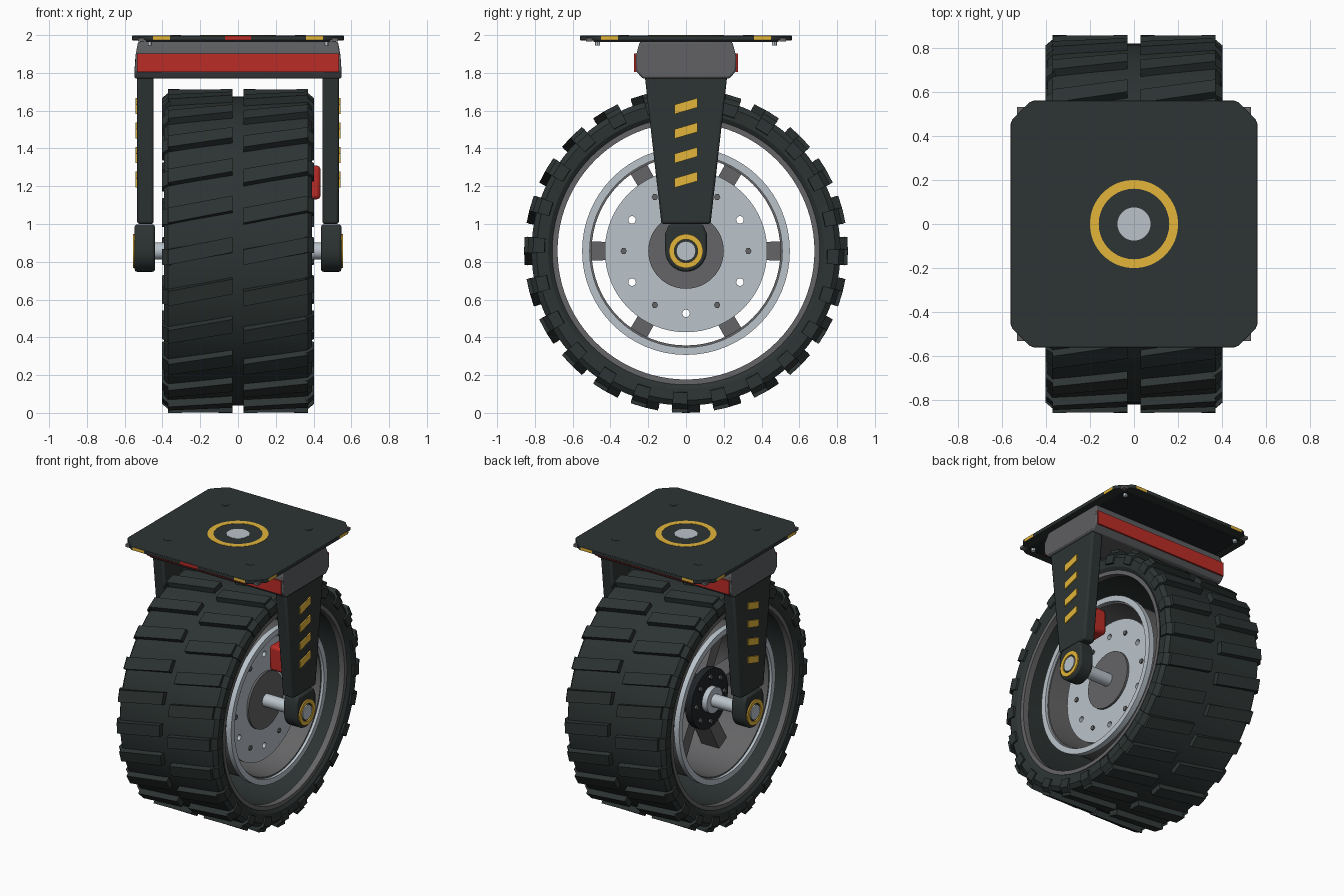
import bpy, bmesh, math
from mathutils import Vector

if "Cube" in bpy.data.objects:
    bpy.data.objects.remove(bpy.data.objects["Cube"])

ZC = 0.857  # axle height


def material(name, rgb):
    m = bpy.data.materials.new(name)
    m.diffuse_color = (*rgb, 1)
    m.use_nodes = True
    m.node_tree.nodes["Principled BSDF"].inputs["Base Color"].default_value = m.diffuse_color
    return m


DARK = material("charcoal", (0.026, 0.034, 0.033))
BLACK = material("near_black", (0.014, 0.017, 0.019))
GREY = material("mid_grey", (0.13, 0.13, 0.135))
STEEL = material("dark_steel", (0.11, 0.112, 0.118))
LIGHT = material("light_steel", (0.49, 0.55, 0.60))
RED = material("red", (0.50, 0.025, 0.02))
YELLOW = material("yellow", (0.76, 0.46, 0.042))


def finish(bm, name, mat, bevel=0.0):
    bmesh.ops.recalc_face_normals(bm, faces=bm.faces)
    me = bpy.data.meshes.new(name)
    bm.to_mesh(me)
    bm.free()
    me.materials.append(mat)
    ob = bpy.data.objects.new(name, me)
    bpy.context.collection.objects.link(ob)
    if bevel:
        b = ob.modifiers.new("bevel", 'BEVEL')
        b.width, b.segments, b.limit_method = bevel, 2, 'ANGLE'
    return ob


def polar(x, r, a):
    return Vector((x, r * math.sin(a), ZC + r * math.cos(a)))


def hexa(bm, pts):
    """Eight corners: bottom four then top four, in matching order."""
    v = [bm.verts.new(p) for p in pts]
    bm.faces.new(v[:4])
    bm.faces.new(v[4:])
    for i in range(4):
        j = (i + 1) % 4
        bm.faces.new((v[i], v[j], v[4 + j], v[4 + i]))


def box(name, lo, hi, mat, bevel=0.0):
    bm = bmesh.new()
    (a, b, c), (d, e, f) = lo, hi
    hexa(bm, [(a, b, c), (d, b, c), (d, e, c), (a, e, c),
              (a, b, f), (d, b, f), (d, e, f), (a, e, f)])
    return finish(bm, name, mat, bevel)


def lathe(name, prof, mat, n=64, axis='X', closed=True):
    """Revolve (position, radius) points round the axle or the vertical."""
    bm = bmesh.new()
    rings = []
    for p, r in prof:
        ring = []
        for i in range(n):
            a = math.tau * i / n
            ring.append(bm.verts.new(polar(p, r, a) if axis == 'X'
                                     else (r * math.cos(a), r * math.sin(a), p)))
        rings.append(ring)
    m = len(prof)
    for k in range(m if closed else m - 1):
        A, B = rings[k], rings[(k + 1) % m]
        for i in range(n):
            j = (i + 1) % n
            bm.faces.new((A[i], A[j], B[j], B[i]))
    if not closed:
        bm.faces.new(rings[0])
        bm.faces.new(rings[-1])
    return finish(bm, name, mat)


def tube(name, p0, p1, r0, r1, mat, n=64, axis='X'):
    return lathe(name, [(p0, r0), (p0, r1), (p1, r1), (p1, r0)], mat, n, axis)


def disc(name, p0, p1, r, mat, n=48, axis='X'):
    return lathe(name, [(p0, r), (p1, r)], mat, n, axis, closed=False)


def add_prism(bm, pts, x0, x1):
    A = [bm.verts.new((x0, y, z)) for y, z in pts]
    B = [bm.verts.new((x1, y, z)) for y, z in pts]
    bm.faces.new(A)
    bm.faces.new(B)
    for i in range(len(pts)):
        bm.faces.new((A[i], A[i - 1], B[i - 1], B[i]))


def prism(name, pts, x0, x1, mat, bevel=0.0):
    """Extrude a (y, z) outline along x."""
    bm = bmesh.new()
    add_prism(bm, pts, x0, x1)
    return finish(bm, name, mat, bevel)


def peg_circle(name, x0, x1, radius, size, count, phase, mat, sides=6):
    """Ring of small pegs parallel to the axle."""
    bm = bmesh.new()
    for i in range(count):
        c = polar(0, radius, phase + math.tau * i / count)
        add_prism(bm, [(c.y + size * math.cos(math.tau * k / sides),
                        c.z + size * math.sin(math.tau * k / sides)) for k in range(sides)], x0, x1)
    return finish(bm, name, mat)


# Tyre carcass with dark inner wall, and a grey bead ring on each side
half = [(0.37, 0.818), (0.392, 0.79), (0.388, 0.73), (0.37, 0.705)]
lathe("tyre", half + [(-x, r) for x, r in reversed(half)], DARK, 96)
for s, side in ((1, "right"), (-1, "left")):
    tube("bead_ring_" + side, s * 0.33, s * 0.375, 0.68, 0.708, GREY, 96)

# Slanted tread lugs and shoulder blocks
N, SLANT, HALF = 24, 0.23, math.radians(2.9)
bm = bmesh.new()
for i in range(N):
    base = math.tau * i / N
    for s in (-1, 1):
        x0, x1 = sorted((s * 0.03, s * 0.37))
        mid = (x0 + x1) / 2
        hexa(bm, [polar(x, r, base + SLANT * (x - mid) + t * h)
                  for r, h in ((0.79, HALF * 1.05), (0.857, HALF * 0.95))
                  for x, t in ((x0, -1), (x1, -1), (x1, 1), (x0, 1))])
        c = base + SLANT * 0.17 * s
        hexa(bm, [polar(s * x, r, c + t * HALF)
                  for t in (-1, 1)
                  for x, r in ((0.34, 0.74), (0.402, 0.75), (0.402, 0.81), (0.36, 0.845))])
finish(bm, "tread_lugs", DARK)

# Inner rim drum with light lips
tube("rim_drum", -0.31, 0.31, 0.50, 0.53, GREY)
for s, side in ((1, "right"), (-1, "left")):
    tube("rim_lip_" + side, s * 0.29, s * 0.33, 0.51, 0.55, LIGHT)

# Six spokes
bm = bmesh.new()
for i in range(6):
    a = math.pi / 2 + math.tau * i / 6
    hexa(bm, [polar(x, r, a + t * w / r)
              for r, w in ((0.12, 0.045), (0.51, 0.05))
              for x, t in ((-0.12, -1), (0.02, -1), (0.02, 1), (-0.12, 1))])
finish(bm, "spokes", GREY)

# Brake disc with through holes
rotor = disc("brake_disc", 0.18, 0.21, 0.43, LIGHT, 64)
cutter = peg_circle("hole_cutter", 0.1, 0.3, 0.33, 0.02, 6, 0, GREY, 16)
cutter.hide_render = True
cutter.hide_viewport = True
cut = rotor.modifiers.new("holes", 'BOOLEAN')
cut.operation, cut.object, cut.solver = 'DIFFERENCE', cutter, 'EXACT'
peg_circle("disc_bolts", 0.19, 0.22, 0.33, 0.017, 6, math.pi / 6, GREY)

# Hub, flange and axle
disc("hub_cap", 0.18, 0.225, 0.20, GREY)
disc("hub_barrel", -0.16, 0.18, 0.13, GREY)
disc("hub_flange", -0.19, -0.14, 0.21, BLACK)
peg_circle("flange_bolts", -0.205, -0.18, 0.16, 0.016, 8, 0, GREY)
tube("flange_collar", -0.23, -0.18, 0.045, 0.09, LIGHT, 32)
disc("axle", -0.55, 0.55, 0.045, LIGHT, 32)

# Brake caliper
box("brake_caliper", (0.31, -0.09, 1.13), (0.437, 0.09, 1.31), RED, 0.02)

# Fork legs, axle knuckles and hazard stripes on both sides
for s, side in ((1, "right"), (-1, "left")):
    prism("fork_leg_" + side, [(-0.13, 1.0), (0.13, 1.0), (0.22, 1.80), (-0.22, 1.80)],
          s * 0.447, s * 0.534, DARK, 0.012)
    arc = [(0.11 * math.cos(a), ZC + 0.11 * math.sin(a))
           for a in [math.pi + math.pi * k / 16 for k in range(17)]]
    prism("axle_knuckle_" + side, arc + [(0.11, 0.95), (0.09, 0.998), (-0.09, 0.998), (-0.11, 0.95)],
          s * 0.44, s * 0.547, DARK, 0.012)
    tube("knuckle_ring_" + side, s * 0.53, s * 0.556, 0.062, 0.09, YELLOW, 32)
    disc("axle_cap_" + side, s * 0.53, s * 0.556, 0.052, LIGHT, 32)
    for k in range(4):
        z = 1.192 + 0.13 * k
        prism(f"leg_stripe_{side}_{k}", [(-0.06, z), (0.06, z + 0.035), (0.06, z + 0.085),
              (-0.06, z + 0.05)], s * 0.533, s * 0.5425, YELLOW)

# Crossbeam with ends drawn in towards the top
beam = prism("crossbeam", [(-0.23, 1.77), (0.23, 1.77), (0.265, 1.81), (0.265, 1.89),
             (0.245, 1.965), (-0.245, 1.965), (-0.265, 1.89), (-0.265, 1.81)], -0.548, 0.548, STEEL, 0.01)
for v in beam.data.vertices:
    if v.co.z > 1.9:
        v.co.x *= 0.965
for s, side in ((-1, "front"), (1, "back")):
    lo, hi = sorted((s * 0.262, s * 0.274))
    box("beam_band_" + side, (-0.535, lo, 1.805), (0.535, hi, 1.903), RED)

# Mounting plate with clipped corners
bm = bmesh.new()
quarter = [(0.56, 0.455), (0.552, 0.475), (0.475, 0.552), (0.455, 0.56)]
outline = []
for k in range(4):
    c, d = round(math.cos(k * math.pi / 2)), round(math.sin(k * math.pi / 2))
    outline += [(x * c - y * d, x * d + y * c) for x, y in quarter]
A = [bm.verts.new((x, y, 1.972)) for x, y in outline]
B = [bm.verts.new((x, y, 1.998)) for x, y in outline]
bm.faces.new(A)
bm.faces.new(B)
for i in range(16):
    bm.faces.new((A[i], A[i - 1], B[i - 1], B[i]))
finish(bm, "top_plate", DARK, 0.003)
box("under_plate", (-0.49, -0.49, 1.964), (0.49, 0.49, 1.974), BLACK)

# Plate corner tabs, bolts and coloured edge markers
for sx in (-1, 1):
    for sy in (-1, 1):
        x, y = sx * 0.512, sy * 0.512
        box("corner_tab", (x - 0.018, y - 0.018, 1.966), (x + 0.018, y + 0.018, 1.985), GREY)
        b = disc("plate_bolt", 1.99, 2.0, 0.027, DARK, 24, 'Z')
        b.location = (sx * 0.33, sy * 0.33, 0)
        b = disc("under_bolt", 1.945, 1.97, 0.014, LIGHT, 12, 'Z')
        b.location = (sx * 0.468, sy * 0.468, 0)
        x, y = sorted((sx * 0.36, sx * 0.45)), sorted((sy * 0.553, sy * 0.5605))
        box("edge_marker_y", (x[0], y[0], 1.974), (x[1], y[1], 1.996), YELLOW)
        x, y = sorted((sy * 0.36, sy * 0.45)), sorted((sx * 0.553, sx * 0.5605))
        box("edge_marker_x", (y[0], x[0], 1.974), (y[1], x[1], 1.996), YELLOW)
box("edge_marker_front", (-0.07, -0.5605, 1.974), (0.07, -0.553, 1.996), RED)

# Swivel rings on top
tube("swivel_ring", 1.99, 2.0, 0.16, 0.20, YELLOW, 64, 'Z')
disc("swivel_pin", 1.99, 2.0, 0.075, LIGHT, 48, 'Z')

# Smooth round parts, keep edges sharp
bpy.ops.object.select_all(action='DESELECT')
for ob in bpy.context.scene.objects:
    if ob.type == 'MESH' and ob is not cutter:
        ob.select_set(True)
        bpy.context.view_layer.objects.active = ob
bpy.ops.object.shade_smooth_by_angle(angle=math.radians(30))
